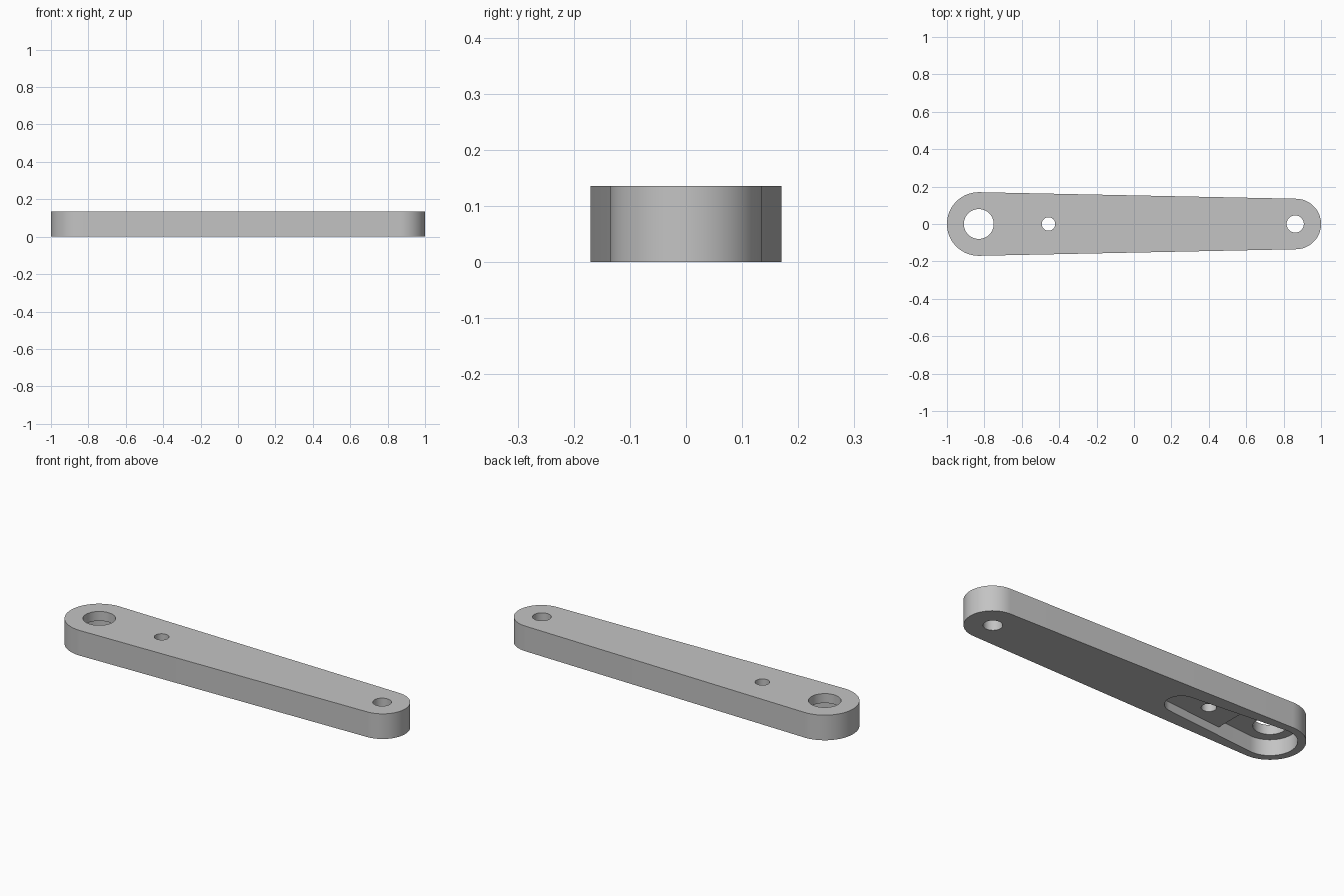
import bpy
import bmesh
from math import asin, cos, pi, sin, radians

if "Cube" in bpy.data.objects:
    bpy.data.objects.remove(bpy.data.objects["Cube"], do_unlink=True)

HEIGHT = 0.136
BIG_X, SMALL_X = -0.83, 0.865

grey = bpy.data.materials.new("plain grey")
grey.use_nodes = True
colour = (0.55, 0.55, 0.55, 1)
grey.diffuse_color = colour
grey.node_tree.nodes["Principled BSDF"].inputs["Base Color"].default_value = colour


def arc(cx, radius, start, end, steps=40):
    angles = [start + (end - start) * i / steps for i in range(steps + 1)]
    return [(cx + radius * cos(a), radius * sin(a)) for a in angles]


def tapered_slot(x1, r1, x2, r2):
    """Outline of two round ends joined by their common tangents."""
    a = pi / 2 - asin((r1 - r2) / (x2 - x1))
    return arc(x1, r1, a, 2 * pi - a) + arc(x2, r2, -a, a)


def prism(name, outline, z0, z1):
    bm = bmesh.new()
    face = bm.faces.new([bm.verts.new((x, y, z0)) for x, y in outline])
    grown = bmesh.ops.extrude_face_region(bm, geom=[face])["geom"]
    top = [v for v in grown if isinstance(v, bmesh.types.BMVert)]
    bmesh.ops.translate(bm, verts=top, vec=(0, 0, z1 - z0))
    bmesh.ops.recalc_face_normals(bm, faces=bm.faces)
    mesh = bpy.data.meshes.new(name)
    bm.to_mesh(mesh)
    bm.free()
    mesh.materials.append(grey)
    obj = bpy.data.objects.new(name, mesh)
    bpy.context.collection.objects.link(obj)
    return obj


def cut(target, cutter):
    cutter.hide_render = True
    mod = target.modifiers.new("cut", "BOOLEAN")
    mod.operation = "DIFFERENCE"
    mod.solver = "EXACT"
    mod.object = cutter
    bpy.ops.object.select_all(action="DESELECT")
    bpy.context.view_layer.objects.active = target
    target.select_set(True)
    bpy.ops.object.modifier_apply(modifier=mod.name)
    bpy.data.objects.remove(cutter, do_unlink=True)


# Tapered arm body
arm = prism("lever_arm", tapered_slot(BIG_X, 0.17, SMALL_X, 0.135), 0, HEIGHT)

# Underside pocket, shallower beyond the step
pocket = prism("pocket_cutter", tapered_slot(BIG_X, 0.13, -0.29, 0.08), -0.1, 0.085)
step = prism("step_block", [(-0.61, -0.3), (0.2, -0.3), (0.2, 0.3), (-0.61, 0.3)], 0.045, 0.3)
cut(pocket, step)
cut(arm, pocket)

# Through holes
for x, radius in ((BIG_X, 0.08), (-0.457, 0.036), (0.862, 0.046)):
    cut(arm, prism("hole_cutter", arc(x, radius, 0, 2 * pi, 48)[:-1], -0.2, 0.4))

# Smooth round walls with crisp rims
bpy.ops.object.select_all(action="DESELECT")
arm.select_set(True)
bpy.context.view_layer.objects.active = arm
bpy.ops.object.shade_smooth_by_angle(angle=radians(30))
